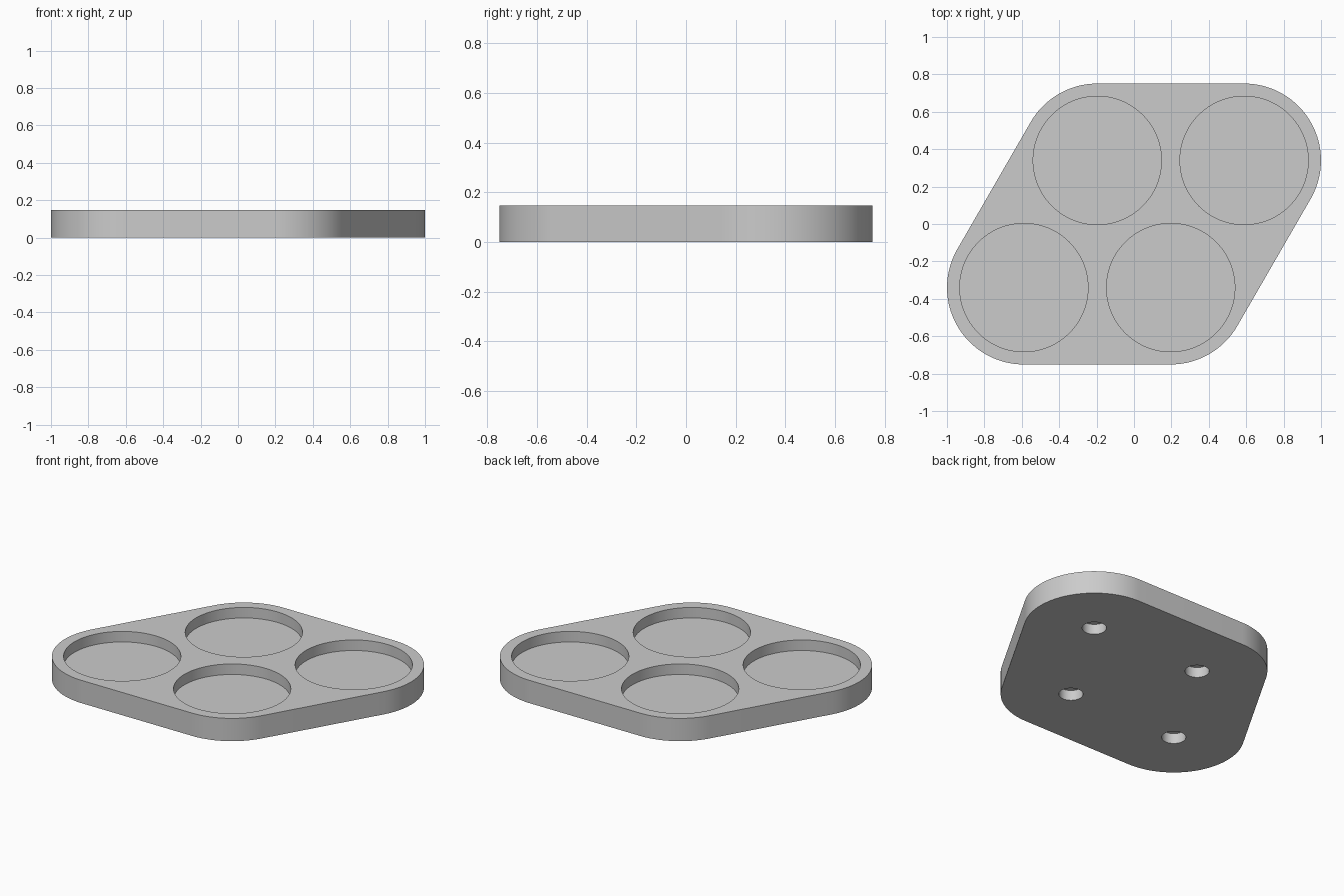
import bpy
import bmesh
from math import cos, sin, tau, radians, sqrt

cube = bpy.data.objects.get("Cube")
if cube:
    bpy.data.objects.remove(cube, do_unlink=True)

SPACING = 0.785
OUTER_R = 0.411
HEIGHT = 0.147
POCKET_R, POCKET_DEPTH = 0.343, 0.068
HOLE_R, HOLE_DEPTH = 0.071, 0.066
SEGMENTS = 96

# Pocket centres: two rows, the back row shifted by half a step
row_y = SPACING * sqrt(3) / 4
centres = [(side * SPACING / 4 + step * SPACING / 2, side * row_y)
           for side in (-1, 1) for step in (-1, 1)]


def new_object(name, bm):
    bmesh.ops.recalc_face_normals(bm, faces=bm.faces)
    mesh = bpy.data.meshes.new(name)
    bm.to_mesh(mesh)
    bm.free()
    obj = bpy.data.objects.new(name, mesh)
    bpy.context.collection.objects.link(obj)
    return obj


def add_cylinder(bm, centre, radius, z0, z1):
    ring = [bm.verts.new((centre[0] + radius * cos(tau * i / SEGMENTS),
                          centre[1] + radius * sin(tau * i / SEGMENTS), z0))
            for i in range(SEGMENTS)]
    base = bm.faces.new(ring)
    extrude_up(bm, base, z1 - z0)


def extrude_up(bm, face, height):
    result = bmesh.ops.extrude_face_region(bm, geom=[face], use_keep_orig=True)
    verts = [g for g in result["geom"] if isinstance(g, bmesh.types.BMVert)]
    bmesh.ops.translate(bm, vec=(0, 0, height), verts=verts)


# Tray body: rounded rhombus, one arc around each corner centre
corners = [centres[3], centres[2], centres[0], centres[1]]
arcs = [(0, -30, 90), (1, 90, 150), (2, 150, 270), (3, 270, 330)]
bm = bmesh.new()
outline = []
for index, start, end in arcs:
    cx, cy = corners[index]
    steps = (end - start) // 3
    for i in range(steps + 1):
        a = radians(start + (end - start) * i / steps)
        outline.append(bm.verts.new((cx + OUTER_R * cos(a), cy + OUTER_R * sin(a), 0)))
extrude_up(bm, bm.faces.new(outline), HEIGHT)
tray = new_object("tray", bm)

# Cutter: round pockets from above and small blind holes from below
bm = bmesh.new()
for c in centres:
    add_cylinder(bm, c, POCKET_R, HEIGHT - POCKET_DEPTH, HEIGHT + 0.1)
    add_cylinder(bm, c, HOLE_R, -0.1, HOLE_DEPTH)
cutter = new_object("recess_cutter", bm)
cutter.hide_render = True

bpy.ops.object.select_all(action="DESELECT")
bpy.context.view_layer.objects.active = tray
tray.select_set(True)
cut = tray.modifiers.new("recesses", "BOOLEAN")
cut.operation = "DIFFERENCE"
cut.solver = "EXACT"
cut.object = cutter
bpy.ops.object.modifier_apply(modifier=cut.name)
bpy.data.objects.remove(cutter, do_unlink=True)

# Plain grey finish
grey = bpy.data.materials.new("light grey")
grey.use_nodes = True
colour = (0.6, 0.6, 0.6, 1)
grey.diffuse_color = colour
grey.node_tree.nodes["Principled BSDF"].inputs["Base Color"].default_value = colour
tray.data.materials.clear()
tray.data.materials.append(grey)
bpy.ops.object.shade_smooth_by_angle(angle=radians(30))
